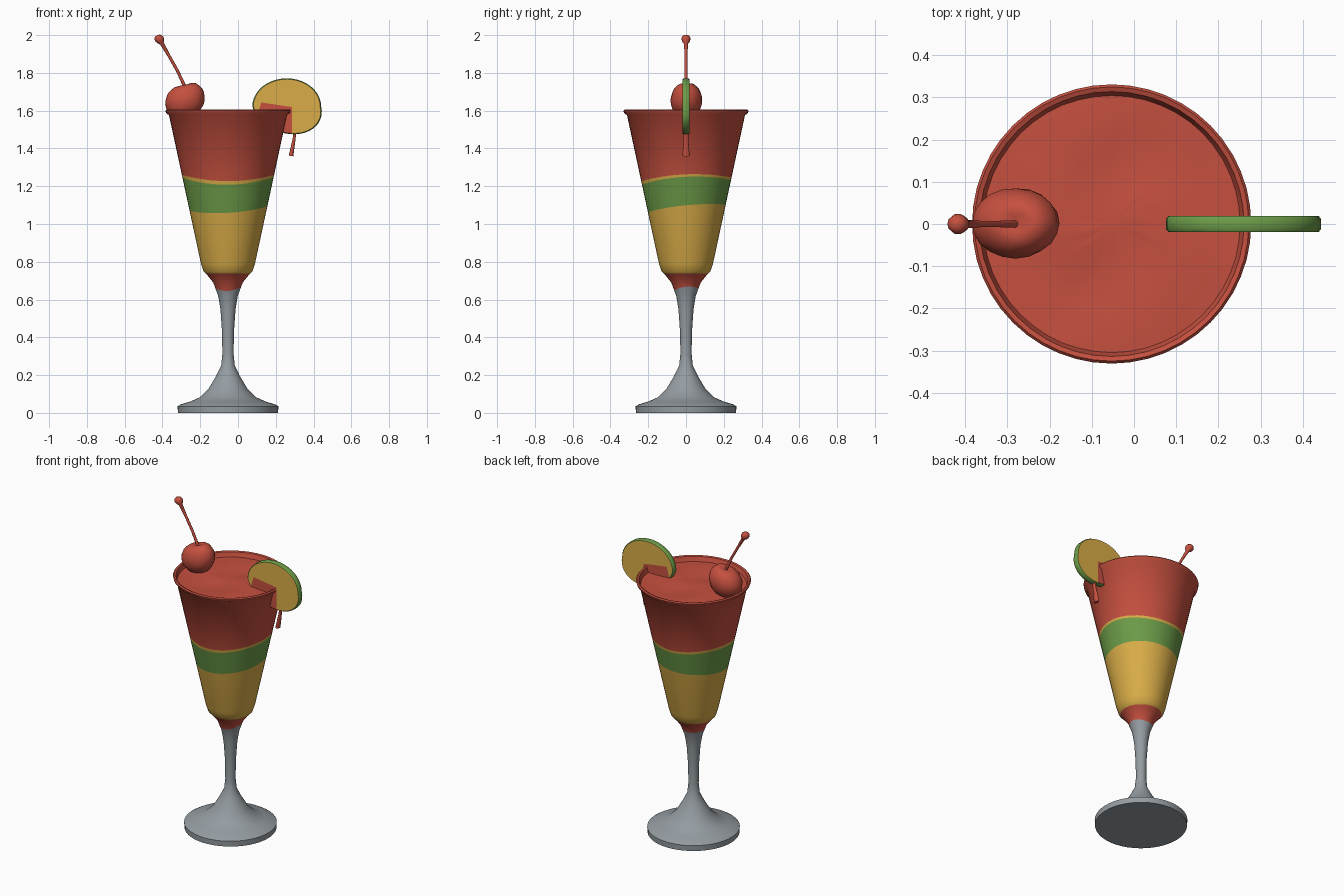
import bpy, bmesh, math, random
from mathutils import Vector

random.seed(4)
cube = bpy.data.objects.get("Cube")
if cube:
    bpy.data.objects.remove(cube)


def material(name, rgb):
    m = bpy.data.materials.new(name)
    m.use_nodes = True
    m.diffuse_color = (*rgb, 1)
    m.node_tree.nodes["Principled BSDF"].inputs["Base Color"].default_value = (*rgb, 1)
    return m


RED = material("cherry red", (0.56, 0.08, 0.05))
YELLOW = material("lemon yellow", (0.70, 0.42, 0.065))
GREEN = material("lime green", (0.15, 0.33, 0.065))
GREY = material("glass grey", (0.30, 0.335, 0.36))
AXIS = -0.053
SIDES = 48


def finish(name, bm, mats, angle=40):
    bmesh.ops.recalc_face_normals(bm, faces=bm.faces)
    me = bpy.data.meshes.new(name)
    bm.to_mesh(me)
    bm.free()
    for m in mats:
        me.materials.append(m)
    ob = bpy.data.objects.new(name, me)
    bpy.context.collection.objects.link(ob)
    bpy.ops.object.select_all(action="DESELECT")
    ob.select_set(True)
    bpy.context.view_layer.objects.active = ob
    bpy.ops.object.shade_smooth_by_angle(angle=math.radians(angle))
    return ob


def revolve(bm, rings):
    """Bridge rings of (point function, material index of the band above)."""
    loops = []
    for point, _ in rings:
        loops.append([bm.verts.new(point(2 * math.pi * i / SIDES)) for i in range(SIDES)])
    for (_, mat), low, high in zip(rings, loops, loops[1:]):
        for i in range(SIDES):
            j = (i + 1) % SIDES
            bm.faces.new((low[i], low[j], high[j], high[i])).material_index = mat
    return loops


def polar(r, a, z):
    return Vector((AXIS + r * math.cos(a), r * math.sin(a), z))


# Glass: outline (radius, height), with wavy drink layers inserted between
outline = [(0.265, 0), (0.267, 0.035), (0.25, 0.045), (0.20, 0.06), (0.15, 0.082),
           (0.105, 0.125), (0.063, 0.195), (0.036, 0.25), (0.03, 0.31), (0.031, 0.42),
           (0.04, 0.55), (0.052, 0.62), (0.078, 0.69), (0.106, 0.725), (0.13, 0.75),
           (0.143, 0.79), (0.312, 1.575), (0.328, 1.588), (0.331, 1.6), (0.325, 1.607),
           (0.314, 1.603), (0.309, 1.585), (0.304, 1.572)]


def radius(z):
    for (r0, z0), (r1, z1) in zip(outline, outline[1:]):
        if z0 <= z <= z1:
            return r0 + (r1 - r0) * (z - z0) / (z1 - z0)


def wavy(base, sine, cosine, double):
    def point(a):
        z = base + sine * math.sin(a) + cosine * math.cos(a) + double * math.cos(2 * a)
        return polar(radius(z), a, z)
    return point


def plain(r, z):
    return lambda a: polar(r, a, z)


layers = [(wavy(0.658, 0.006, 0.004, 0.006), 1),
          (wavy(0.737, 0, 0, 0), 2),
          (wavy(1.083, 0.02, 0.012, 0.004), 3),
          (wavy(1.234, 0.012, 0.002, 0.014), 2),
          (wavy(1.25, 0.01, 0, 0.013), 1)]
stem = [(plain(r, z), 0) for r, z in outline[:12]]
bowl_base = [(plain(r, z), 1) for r, z in outline[12:14]]
bowl_curve = [(plain(r, z), 2) for r, z in outline[14:16]]
lip = [(plain(r, z), 1) for r, z in outline[16:]]
bm = bmesh.new()
loops = revolve(bm, stem + layers[:1] + bowl_base + layers[1:2] + bowl_curve + layers[2:] + lip)
bm.faces.new(loops[0]).material_index = 0
finish("cocktail_glass", bm, [GREY, RED, YELLOW, GREEN])

# Drink surface: gently uneven disc
bm = bmesh.new()


def ripple(r):
    def point(a):
        swirl = 0.006 * math.sin(2 * a + 14 * r) * math.sin(math.pi * r / 0.305)
        return polar(r, a, 1.574 + swirl + random.uniform(-0.001, 0.001))
    return point


loops = revolve(bm, [(ripple(r), 0) for r in (0.305, 0.26, 0.21, 0.16, 0.11, 0.06, 0.02)])
bm.faces.new(loops[-1])
finish("drink_surface", bm, [RED])

# Cherry: lumpy ball with a dimple under the stalk
bm = bmesh.new()
bmesh.ops.create_uvsphere(bm, u_segments=20, v_segments=14, radius=1)
for v in bm.verts:
    x, y, z = v.co
    dimple = 0.22 * math.exp(-((x + 0.15) ** 2 + y * y) / 0.12) if z > 0 else 0
    bump = 0.10 * x * max(z, 0)
    lump = 1 + random.uniform(-0.015, 0.015)
    v.co = Vector((-0.281 + 0.103 * x * lump + 0.012 * z, 0.002 + 0.083 * y * lump,
                   1.655 + 0.098 * (z - dimple + bump) * lump))
finish("cherry", bm, [RED], 60)


def tube(name, stations, squash=1.0):
    """Round rod through (x, z, radius) stations in the y = 0 plane."""
    bm = bmesh.new()
    pts = [Vector((x, 0, z)) for x, z, _ in stations]
    axis = (pts[-1] - pts[0]).normalized()
    side = axis.cross(Vector((0, 1, 0)))
    rings = []
    for p, (_, _, r) in zip(pts, stations):
        angles = [2 * math.pi * i / 10 for i in range(10)]
        rings.append([bm.verts.new(p + r * (side * squash * math.cos(a) + Vector((0, math.sin(a), 0))))
                      for a in angles])
    for low, high in zip(rings, rings[1:]):
        for i in range(10):
            j = (i + 1) % 10
            bm.faces.new((low[i], low[j], high[j], high[i]))
    bm.faces.new(rings[0])
    bm.faces.new(rings[-1])
    return finish(name, bm, [RED], 60)


tube("cherry_stalk", [(-0.276, 1.715, 0.009), (-0.32, 1.81, 0.008), (-0.365, 1.89, 0.008),
                      (-0.403, 1.956, 0.011), (-0.408, 1.966, 0.02), (-0.418, 1.981, 0.025),
                      (-0.426, 1.993, 0.019), (-0.43, 1.998, 0.008)])
tube("hanging_stalk", [(0.305, 1.53, 0.012), (0.297, 1.45, 0.013), (0.286, 1.39, 0.018),
                       (0.281, 1.36, 0.02)], 0.6)

# Citrus slice: skewed disc with a green rind and a red-stained lower inner corner
bm = bmesh.new()
COUNT = 40
half = 0.019
profile = [(0.97, -half), (1, -0.012), (1, 0.012), (0.97, half)]
rings = []
for scale, y in profile:
    ring = []
    for i in range(COUNT):
        a = 2 * math.pi * i / COUNT
        dx, dz = 0.182 * scale * math.cos(a), 0.148 * scale * math.sin(a)
        ring.append(bm.verts.new((0.258 + dx + 0.25 * max(0, -dz), y, 1.623 + dz)))
    rings.append(ring)
for low, high in zip(rings, rings[1:]):
    for i in range(COUNT):
        j = (i + 1) % COUNT
        bm.faces.new((low[i], low[j], high[j], high[i])).material_index = 1
bm.faces.new(rings[0])
bm.faces.new(rings[-1])
cuts = [(Vector((0.1, 0, 1.647)), Vector((0.15, 0, 1))),
        (Vector((0.285, 0, 1.6)), Vector((1, 0, 0))),
        (Vector((0.11, 0, 1.6)), Vector((1, 0, -0.3)))]
for co, no in cuts:
    bmesh.ops.bisect_plane(bm, geom=bm.verts[:] + bm.edges[:] + bm.faces[:], plane_co=co, plane_no=no)
for f in bm.faces:
    c = f.calc_center_median()
    above, outer, inner = [(c - co).dot(no) > 0 for co, no in cuts]
    if f.material_index == 0 and not above and not outer and inner:
        f.material_index = 2
finish("citrus_slice", bm, [YELLOW, GREEN, RED])
